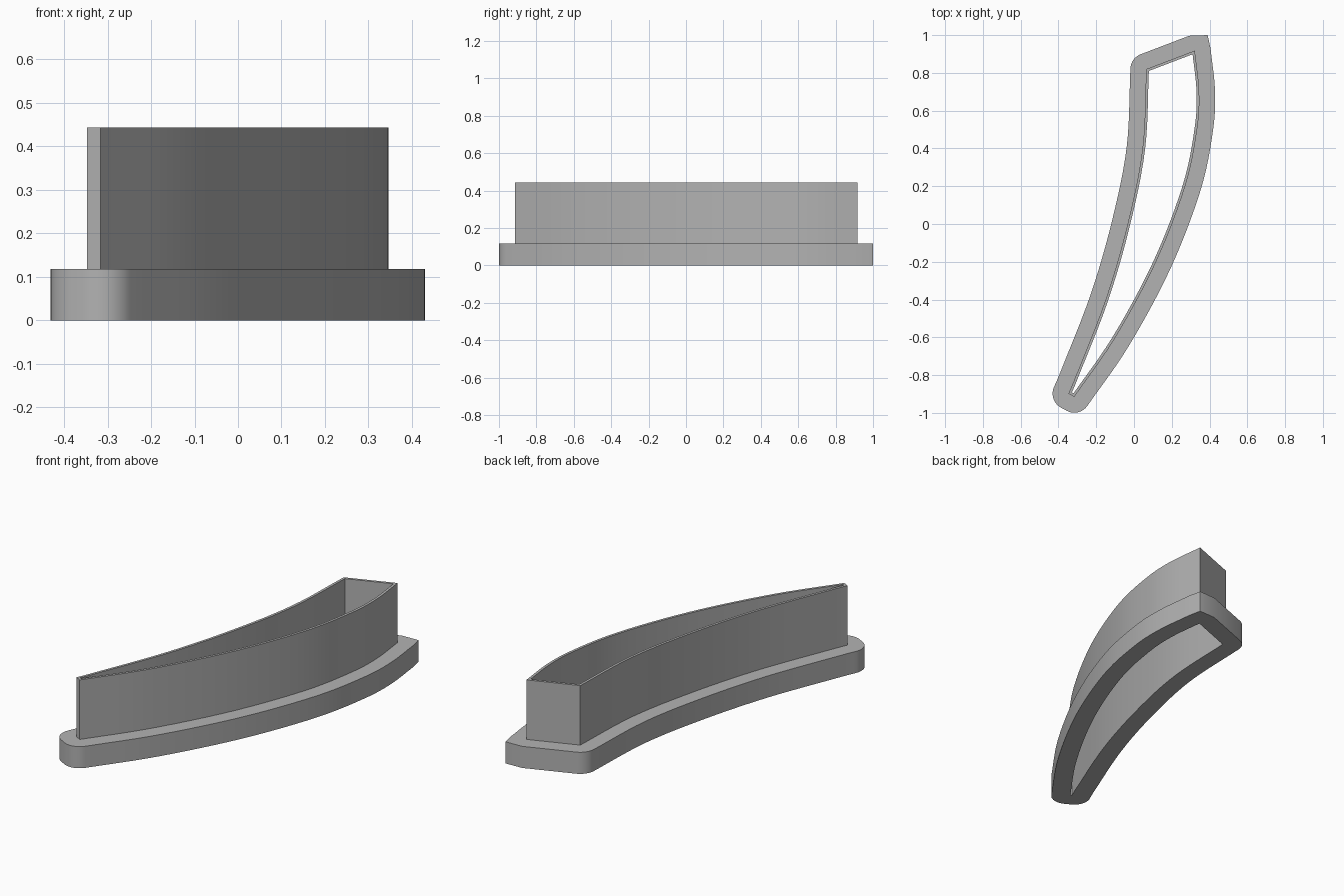
import bpy, bmesh, math
from mathutils import Vector

FLANGE_H, WALL_H = 0.118, 0.443
FLANGE_W, WALL_T = 0.084, 0.014

cube = bpy.data.objects.get("Cube")
if cube:
    bpy.data.objects.remove(cube, do_unlink=True)

grey = bpy.data.materials.new("plain grey")
grey.use_nodes = True
colour = (0.45, 0.45, 0.45, 1)
grey.diffuse_color = colour
grey.node_tree.nodes["Principled BSDF"].inputs["Base Color"].default_value = colour


def smooth_path(points, steps=6):
    """Catmull-Rom curve through the points."""
    p = [Vector(q) for q in points]
    p = [2 * p[0] - p[1]] + p + [2 * p[-1] - p[-2]]
    out = []
    for a, b, c, d in zip(p, p[1:], p[2:], p[3:]):
        for k in range(steps):
            t = k / steps
            out.append(0.5 * (2 * b + (c - a) * t + (2 * a - 5 * b + 4 * c - d) * t * t
                              + (3 * b - a - 3 * c + d) * t ** 3))
    return out + [p[-2]]


# Outline of the blade, counter-clockwise: bulging side, then hollow side
bulge = smooth_path([(-0.316, -0.915), (-0.098, -0.6), (0.117, -0.2), (0.271, 0.2),
                     (0.334, 0.5), (0.345, 0.7), (0.322, 0.918)])
hollow = smooth_path([(0.065, 0.82), (0.045, 0.4), (-0.034, 0), (-0.15, -0.4),
                      (-0.306, -0.8), (-0.347, -0.898)])
outline = bulge + hollow
square_corner = len(bulge) - 1

# Matching loops: blade outside, blade inside, and flange edge
wall, hole, rim = [], [], []
for i, v in enumerate(outline):
    e0 = (v - outline[i - 1]).normalized()
    e1 = (outline[(i + 1) % len(outline)] - v).normalized()
    n0, n1 = Vector((e0.y, -e0.x)), Vector((e1.y, -e1.x))
    miter = (n0 + n1) / (1 + n0.dot(n1))
    turn = n0.angle_signed(n1) * -1
    if i == square_corner:
        edge = [v + n0 * FLANGE_W, Vector((0.39, 1)), v + n1 * FLANGE_W]
    elif turn > 0.3:
        start, steps = math.atan2(n0.y, n0.x), 10
        edge = [v + FLANGE_W * Vector((math.cos(start + turn * k / steps),
                                       math.sin(start + turn * k / steps)))
                for k in range(steps + 1)]
    else:
        edge = [v + miter * FLANGE_W]
    for q in edge:
        wall.append(v)
        hole.append(v - miter * WALL_T)
        rim.append(q)


def skin(name, rings):
    """Join successive (loop, height) rings with faces."""
    bm = bmesh.new()
    loops = [[bm.verts.new((p.x, p.y, z)) for p in loop] for loop, z in rings]
    n = len(wall)
    for a, b in zip(loops, loops[1:]):
        for i in range(n):
            j = (i + 1) % n
            bm.faces.new((a[i], a[j], b[j], b[i]))
    bmesh.ops.remove_doubles(bm, verts=bm.verts, dist=1e-5)
    mesh = bpy.data.meshes.new(name)
    bm.to_mesh(mesh)
    bm.free()
    mesh.materials.append(grey)
    ob = bpy.data.objects.new(name, mesh)
    bpy.context.collection.objects.link(ob)
    bpy.ops.object.select_all(action="DESELECT")
    ob.select_set(True)
    bpy.context.view_layer.objects.active = ob
    bpy.ops.object.shade_smooth_by_angle(angle=math.radians(25))


# Wide base with an open middle, and the thin upright blade on it
skin("base_flange", [(hole, FLANGE_H), (hole, 0), (rim, 0), (rim, FLANGE_H), (wall, FLANGE_H)])
skin("blade_wall", [(wall, FLANGE_H), (wall, WALL_H), (hole, WALL_H), (hole, FLANGE_H)])
